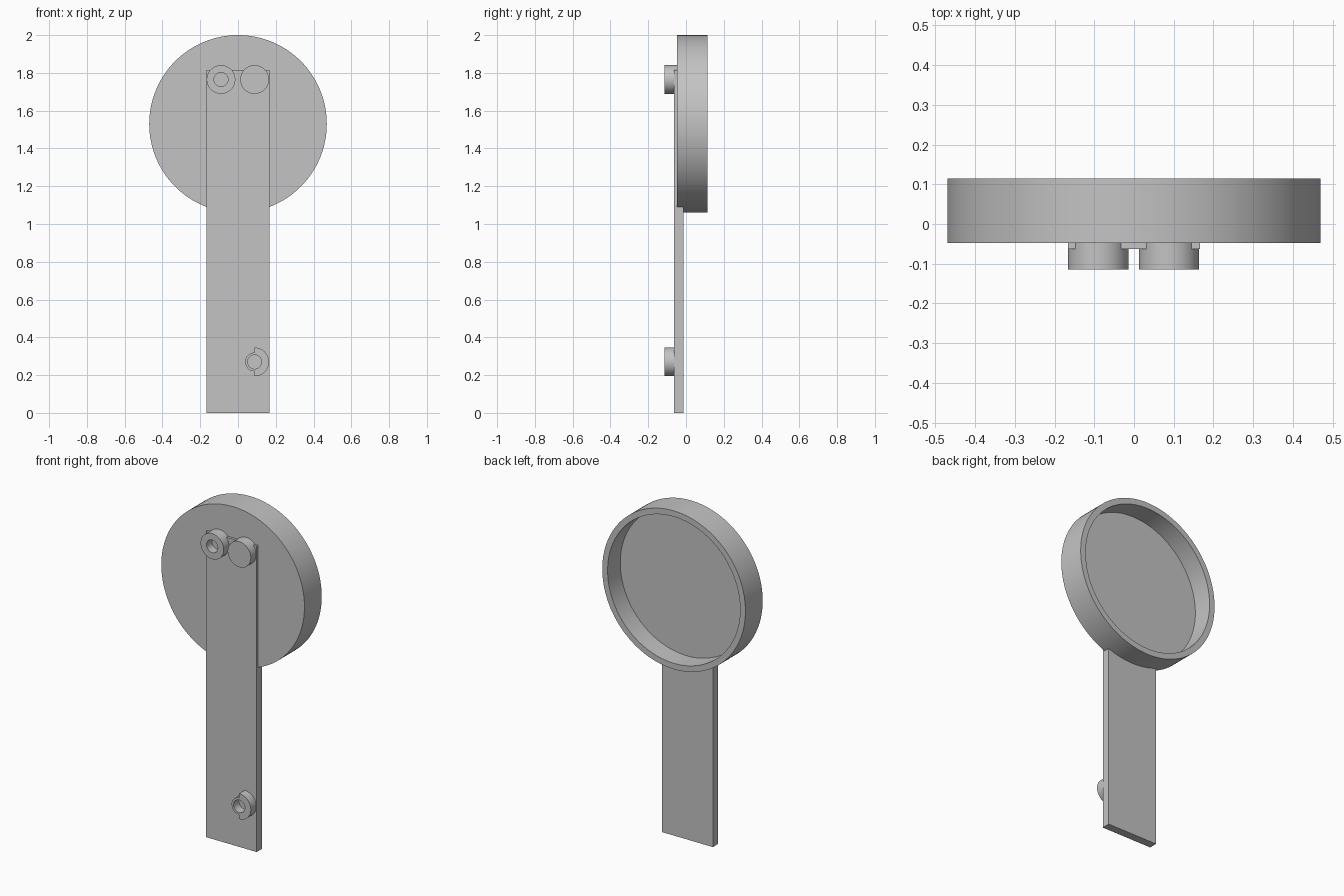
import bpy, bmesh
from math import pi, sin, cos, radians

cube = bpy.data.objects.get("Cube")
if cube:
    bpy.data.objects.remove(cube, do_unlink=True)

# Single plain grey finish
GREY = (0.55, 0.55, 0.55, 1.0)
grey = bpy.data.materials.new("plain_grey")
grey.use_nodes = True
grey.diffuse_color = GREY
grey.node_tree.nodes["Principled BSDF"].inputs["Base Color"].default_value = GREY


def finish(name, bm, smooth=True):
    bmesh.ops.remove_doubles(bm, verts=bm.verts, dist=1e-6)
    bmesh.ops.recalc_face_normals(bm, faces=bm.faces)
    mesh = bpy.data.meshes.new(name)
    bm.to_mesh(mesh)
    bm.free()
    mesh.materials.append(grey)
    obj = bpy.data.objects.new(name, mesh)
    bpy.context.collection.objects.link(obj)
    bpy.ops.object.select_all(action='DESELECT')
    obj.select_set(True)
    bpy.context.view_layer.objects.active = obj
    if smooth:
        bpy.ops.object.shade_smooth_by_angle(angle=radians(30))
    return obj


def lathe(name, profile, x, z, steps=64, start=0.0, sweep=2 * pi):
    """Turn a closed (radius, y) profile about an axis along y."""
    bm = bmesh.new()
    full = sweep > 2 * pi - 0.001
    rings = []
    for i in range(steps if full else steps + 1):
        a = start + sweep * i / steps
        rings.append([bm.verts.new((x + r * cos(a), y, z + r * sin(a)))
                      for r, y in profile])
    n = len(profile)
    pairs = list(zip(rings, rings[1:]))
    if full:
        pairs.append((rings[-1], rings[0]))
    for a, b in pairs:
        for j in range(n):
            k = (j + 1) % n
            if profile[j][0] == 0 and profile[k][0] == 0:
                continue
            if profile[j][0] == 0:
                bm.faces.new((a[j], a[k], b[k]))
            elif profile[k][0] == 0:
                bm.faces.new((a[j], a[k], b[j]))
            else:
                bm.faces.new((a[j], a[k], b[k], b[j]))
    if not full:
        bm.faces.new(rings[0])
        bm.faces.new(rings[-1])
    # Loose axis points merge into one
    return finish(name, bm)


def ring(inner, outer, front, back):
    return [(inner, front), (outer, front), (outer, back), (inner, back)]


# Depth levels
FRONT, HANDLE, DISC, HANDLE_BACK, RIM = -0.114, -0.063, -0.048, -0.014, 0.114
FLOOR = -0.005

# Round shallow dish, open to the back
lathe("round_dish",
      [(0, DISC), (0.47, DISC), (0.47, RIM), (0.435, RIM), (0.435, FLOOR), (0, FLOOR)],
      0, 1.53, steps=128)

# Flat handle plate
bm = bmesh.new()
bmesh.ops.create_cube(bm, size=1)
for v in bm.verts:
    v.co.x *= 0.333
    v.co.y = HANDLE if v.co.y < 0 else HANDLE_BACK
    v.co.z = 1.815 if v.co.z > 0 else 0
finish("handle_plate", bm, smooth=False)

# Upper knobs: one hollow, one solid
KNOB, BORE, SLEEVE = 0.076, 0.037, 0.05
lathe("hollow_knob", ring(BORE, KNOB, FRONT, DISC), -0.09, 1.765)
lathe("solid_knob", ring(0, KNOB, FRONT, DISC), 0.088, 1.765)

# Lower knob: hollow sleeve with a half-round flange on one side
lathe("lower_sleeve", ring(BORE, SLEEVE, FRONT, HANDLE), 0.088, 0.27)
lathe("lower_half_flange", ring(SLEEVE, KNOB, FRONT, HANDLE), 0.088, 0.27,
      steps=32, start=-pi / 2, sweep=pi)
